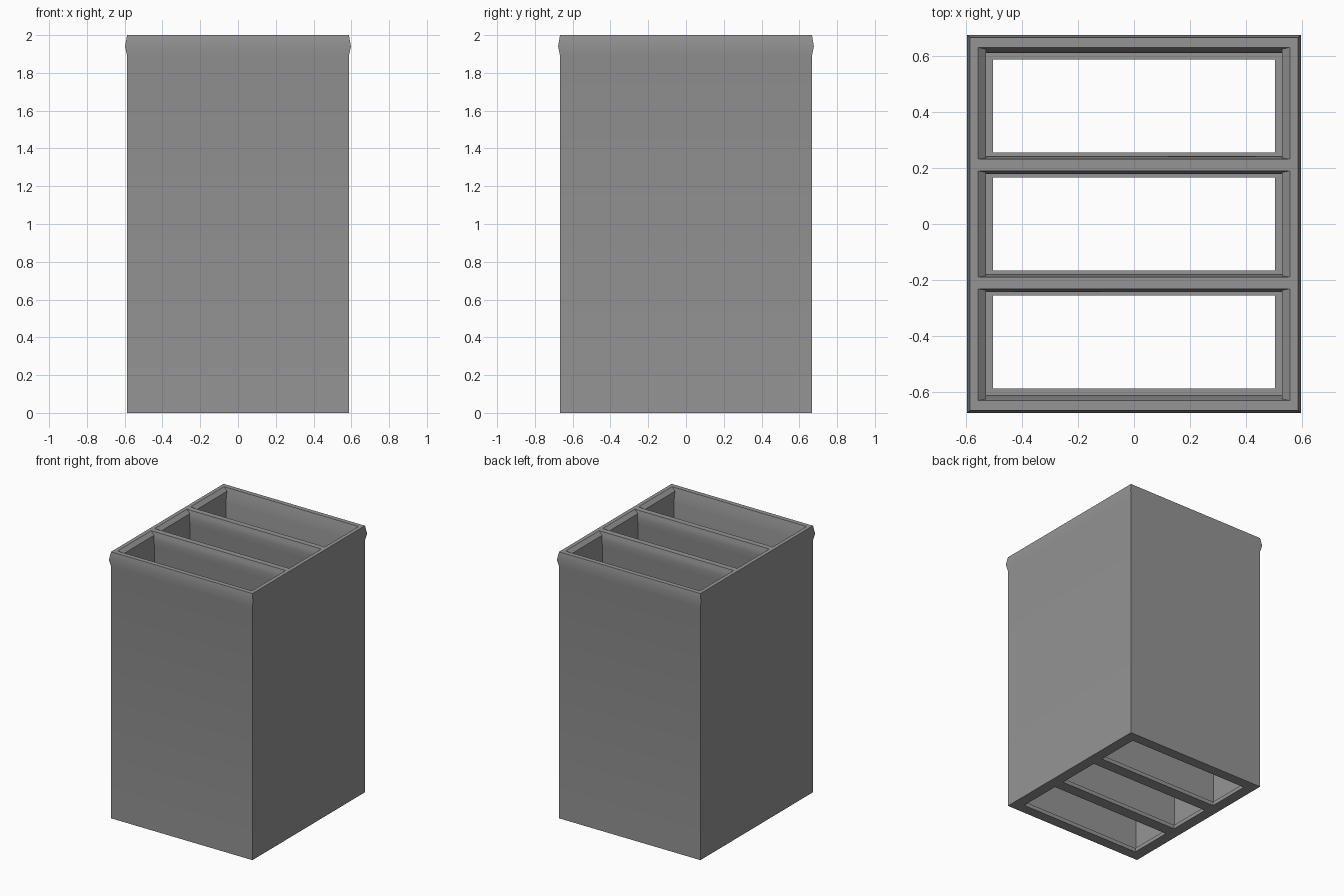
import bpy, bmesh

if "Cube" in bpy.data.objects:
    bpy.data.objects.remove(bpy.data.objects["Cube"])

grey = bpy.data.materials.new("stone grey")
grey.diffuse_color = (0.3, 0.3, 0.3, 1)
grey.use_nodes = True
grey.node_tree.nodes["Principled BSDF"].inputs["Base Color"].default_value = grey.diffuse_color

bm = bmesh.new()


def ring(hx, y0, y1, z):
    """Rectangle of vertices, counter-clockwise from front left."""
    return [bm.verts.new(p) for p in
            ((-hx, y0, z), (hx, y0, z), (hx, y1, z), (-hx, y1, z))]


def loft(rings):
    for a, b in zip(rings, rings[1:]):
        for i in range(4):
            j = (i + 1) % 4
            bm.faces.new((a[i], a[j], b[j], b[i]))
    return rings[0], rings[-1]


# Outer shell with the flared lip
outer = loft([ring(hx, -hy, hy, z) for hx, hy, z in (
    (0.587, 0.667, 2.0), (0.598, 0.677, 1.94),
    (0.587, 0.667, 1.89), (0.587, 0.667, 0.0))])

# Compartment profile: half width, inset at outer wall, inset at divider, z
profile = ((0.558, 0.0, 0.0, 2.0), (0.53, 0.006, 0.005, 1.975),
           (0.53, 0.012, 0.011, 1.94), (0.53, 0.02, 0.0, 1.89),
           (0.53, 0.02, 0.0, 0.03), (0.505, 0.044, 0.023, 0.03),
           (0.505, 0.044, 0.023, 0.0))
holes = []
for y0, y1 in ((-0.632, -0.232), (-0.19, 0.19), (0.232, 0.632)):
    rings = []
    for hx, wall, div, z in profile:
        lo = wall if y0 < -0.6 else div
        hi = wall if y1 > 0.6 else div
        rings.append(ring(hx, y0 + lo, y1 - hi, z))
    holes.append(loft(rings))

# Top rim and underside, each framing the three openings
for k in (0, 1):
    o, h = outer[k], [pair[k] for pair in holes]
    bm.faces.new((o[0], o[1], h[0][1], h[0][0]))
    bm.faces.new((o[2], o[3], h[2][3], h[2][2]))
    for a, b in zip(h, h[1:]):
        bm.faces.new((a[3], a[2], b[1], b[0]))
    bm.faces.new([o[3], o[0]] + [v for r in h for v in (r[0], r[3])])
    bm.faces.new([o[2], o[1]] + [v for r in h for v in (r[1], r[2])])

bmesh.ops.recalc_face_normals(bm, faces=bm.faces)
mesh = bpy.data.meshes.new("three_compartment_block")
bm.to_mesh(mesh)
bm.free()
mesh.materials.append(grey)
block = bpy.data.objects.new("three_compartment_block", mesh)
bpy.context.collection.objects.link(block)
bpy.context.view_layer.objects.active = block
block.select_set(True)
bpy.ops.object.shade_smooth_by_angle(angle=0.6)
